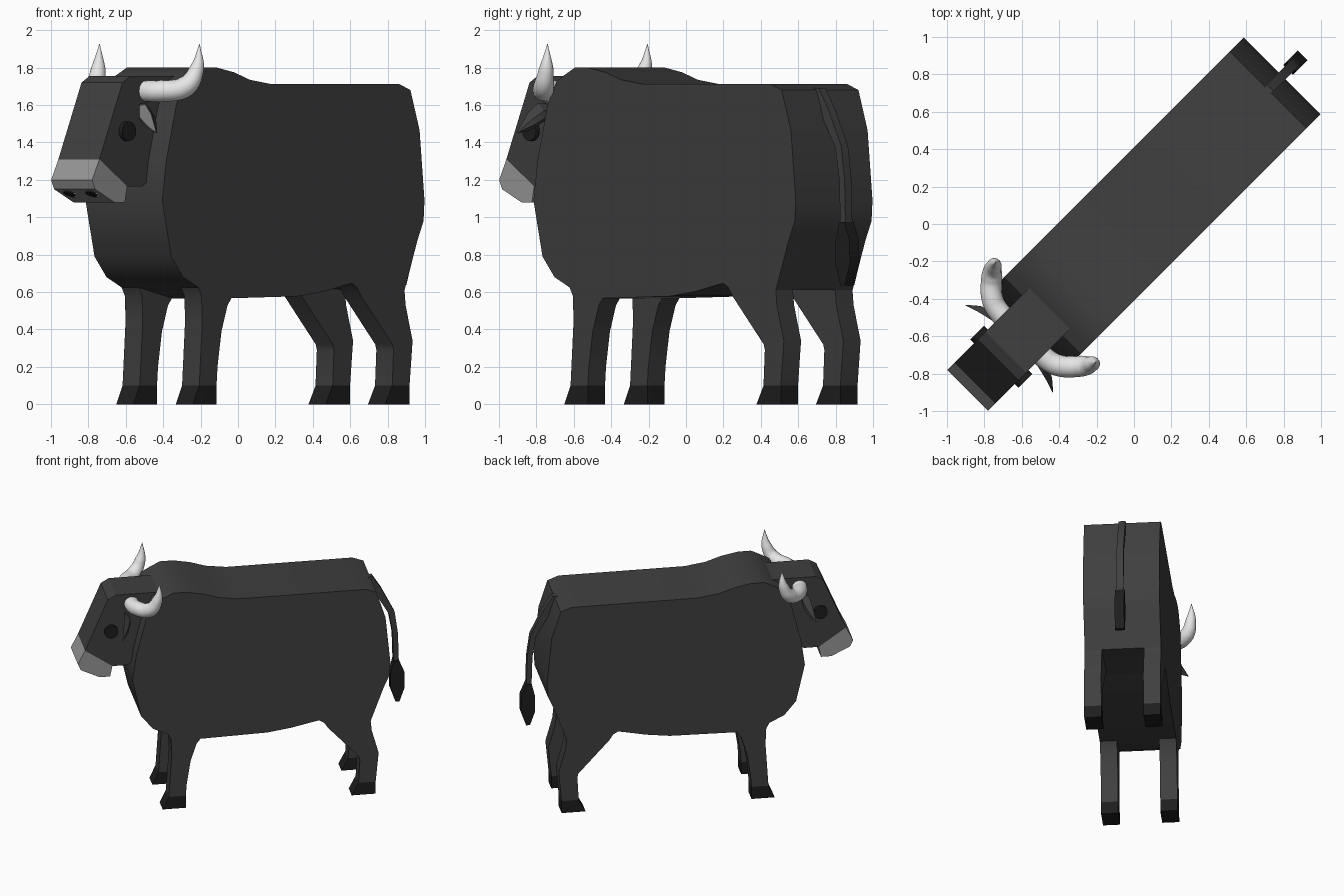
import bpy, bmesh, math
from mathutils import Vector

if "Cube" in bpy.data.objects:
    bpy.data.objects.remove(bpy.data.objects["Cube"])

R2 = math.sqrt(2)


def W(u, v, z):
    """Animal space (u = head to tail, v = across) to world, turned 45 degrees."""
    return Vector(((u + v) / R2, (u - v) / R2, z))


def material(name, r, g, b):
    m = bpy.data.materials.new(name)
    m.diffuse_color = (r, g, b, 1)
    m.use_nodes = True
    m.node_tree.nodes["Principled BSDF"].inputs["Base Color"].default_value = m.diffuse_color
    return m


HIDE = material("charcoal hide", .05, .05, .05)
DARK = material("black hoof", .013, .013, .013)
MUZZLE = material("grey muzzle", .32, .32, .32)
HORN = material("pale horn", .82, .82, .82)


def finish(name, me, mat):
    ob = bpy.data.objects.new(name, me)
    bpy.context.collection.objects.link(ob)
    if not me.materials:
        me.materials.append(mat)
    bpy.ops.object.select_all(action='DESELECT')
    ob.select_set(True)
    bpy.context.view_layer.objects.active = ob
    bpy.ops.object.shade_smooth_by_angle(angle=math.radians(30))
    return ob


def loft(name, rings, mat, inner=None):
    """Join rings of (u, v, z) points with side faces and caps."""
    bm = bmesh.new()
    rows = [[bm.verts.new(W(*p)) for p in ring] for ring in rings]
    n = len(rows[0])
    for a, b in zip(rows, rows[1:]):
        for i in range(n):
            bm.faces.new((a[i], a[(i + 1) % n], b[(i + 1) % n], b[i]))
    bm.faces.new(rows[0])
    bm.faces.new(rows[-1])
    bmesh.ops.recalc_face_normals(bm, faces=bm.faces)
    if inner:  # inset the forward-facing faces in a second colour
        ahead = W(-1, 0, 0)
        bm.normal_update()
        front = [f for f in bm.faces if f.normal.dot(ahead) > .8]
        bmesh.ops.inset_region(bm, faces=front, thickness=.012, use_boundary=True)
        for f in front:
            f.material_index = 1
    me = bpy.data.meshes.new(name)
    bm.to_mesh(me)
    bm.free()
    me.materials.append(mat)
    if inner:
        me.materials.append(inner)
    return finish(name, me, mat)


def prism(name, profile, v0, v1, mat):
    return loft(name, [[(u, v, z) for u, z in profile] for v in (v0, v1)], mat)


# Torso: one side profile, full width
torso = [(-.55, 1.80), (-.45, 1.80), (-.32, 1.775), (-.2, 1.735), (-.04, 1.712),
         (.93, 1.712), (1.014, 1.68), (1.083, 1.465), (1.12, 1.09), (1.113, .98),
         (1.067, .877), (.969, .61), (.573, .647), (.515, .636), (.36, .603),
         (.175, .578), (-.339, .567), (-.59, .625), (-.704, .68), (-.795, .79),
         (-.863, 1.09), (-.833, 1.30), (-.757, 1.60), (-.69, 1.725), (-.63, 1.76)]
prism("torso", torso, -.29, .29, HIDE)

# Legs and hooves, mirrored across the body
front_leg = [(-.59, .625), (-.339, .567), (-.369, .53), (-.415, .39), (-.445, .2),
             (-.4525, .1), (-.583, .1), (-.56, .45), (-.566, .58)]
front_hoof = [(-.4525, .1), (-.4525, 0), (-.63, 0), (-.583, .1)]
rear_leg = [(.573, .647), (.969, .61), (.977, .53), (1.03, .34), (1.007, .1),
            (.876, .1), (.886, .29), (.878, .32), (.64, .58), (.61, .625)]
rear_hoof = [(1.007, .1), (1.007, 0), (.823, 0), (.876, .1)]
for side, s in (("left", 1), ("right", -1)):
    for name, prof, mat in (("front_leg", front_leg, HIDE), ("front_hoof", front_hoof, DARK),
                            ("rear_leg", rear_leg, HIDE), ("rear_hoof", rear_hoof, DARK)):
        prism(f"{name}_{side}", prof, s * .16, s * .29, mat)

# Head and muzzle
prism("head", [(-.60, 1.755), (-.968, 1.755), (-1.028, 1.72), (-1.203, 1.31),
               (-.993, 1.165), (-.877, 1.165), (-.80, 1.22), (-.65, 1.5)], -.155, .155, HIDE)
prism("muzzle", [(-1.203, 1.31), (-1.258, 1.2), (-1.235, 1.15), (-1.09, 1.08),
                 (-1.01, 1.08), (-.993, 1.165)], -.155, .155, MUZZLE)

circle = [(math.cos(i * math.tau / 20), math.sin(i * math.tau / 20)) for i in range(20)]


def nostril(name, v, shift, lift, a, b, mat):
    """Thin oval plate on the sloping underside of the muzzle."""
    t, n = (.90, -.434), (-.434, -.90)
    rings = []
    for d in (-.004, lift):
        cu = -1.185 + t[0] * shift + n[0] * d
        cz = 1.126 + t[1] * shift + n[1] * d
        rings.append([(cu + t[0] * b * y, v + a * x, cz + t[1] * b * y) for x, y in circle])
    loft(name, rings, mat)


for side, s in (("left", 1), ("right", -1)):
    nostril(f"nostril_rim_{side}", s * .083, .006, .003, .042, .036, HORN)
    nostril(f"nostril_{side}", s * .083, -.004, .006, .038, .03, DARK)

    # Eye: short round stud
    prism(f"eye_{side}", [(-1.004 + .052 * x, 1.46 + .052 * y) for x, y in circle],
          s * .14, s * .182, DARK)

    # Ear: drooping leaf with a pale inside
    ear = []
    for u, v, z, w, t in ((-.895, .14, 1.57, .035, .03), (-.91, .21, 1.55, .062, .045),
                          (-.925, .27, 1.51, .05, .035), (-.945, .33, 1.455, .004, .004)):
        ear.append([(u, s * v, z + w), (u + t, s * v, z + w * .3),
                    (u + t, s * v, z - w * .4), (u, s * v, z - w)])
    loft(f"ear_{side}", ear, HIDE, MUZZLE)

    # Horn: tapered curve sweeping out, back and up
    cu = bpy.data.curves.new("horn_path", 'CURVE')
    cu.dimensions = '3D'
    cu.bevel_depth = 1
    cu.bevel_resolution = 6
    cu.resolution_u = 10
    cu.use_fill_caps = True
    sp = cu.splines.new('BEZIER')
    path = [(-.85, .12, 1.675, .058), (-.825, .24, 1.675, .058), (-.735, .34, 1.70, .056),
            (-.685, .372, 1.79, .040), (-.669, .378, 1.925, .002)]
    sp.bezier_points.add(len(path) - 1)
    for bp, (u, v, z, r) in zip(sp.bezier_points, path):
        bp.co = W(u, s * v, z)
        bp.radius = r
        bp.handle_left_type = bp.handle_right_type = 'AUTO'
    tmp = bpy.data.objects.new("horn_path", cu)
    bpy.context.collection.objects.link(tmp)
    bpy.context.view_layer.update()
    me = bpy.data.meshes.new_from_object(tmp.evaluated_get(bpy.context.evaluated_depsgraph_get()))
    bpy.data.objects.remove(tmp)
    me.materials.clear()
    finish(f"horn_{side}", me, HORN)

# Tail and its tuft
prism("tail", [(.98, 1.69), (1.03, 1.69), (1.10, 1.58), (1.20, 1.38), (1.225, 1.2), (1.232, .96),
               (1.192, .96), (1.185, 1.2), (1.155, 1.37), (1.03, 1.58)], -.026, .026, HIDE)
prism("tail_tuft", [(1.192, .975), (1.232, .975), (1.272, .88), (1.275, .75), (1.235, .635),
                    (1.205, .635), (1.168, .74), (1.166, .87)], -.036, .036, DARK)
